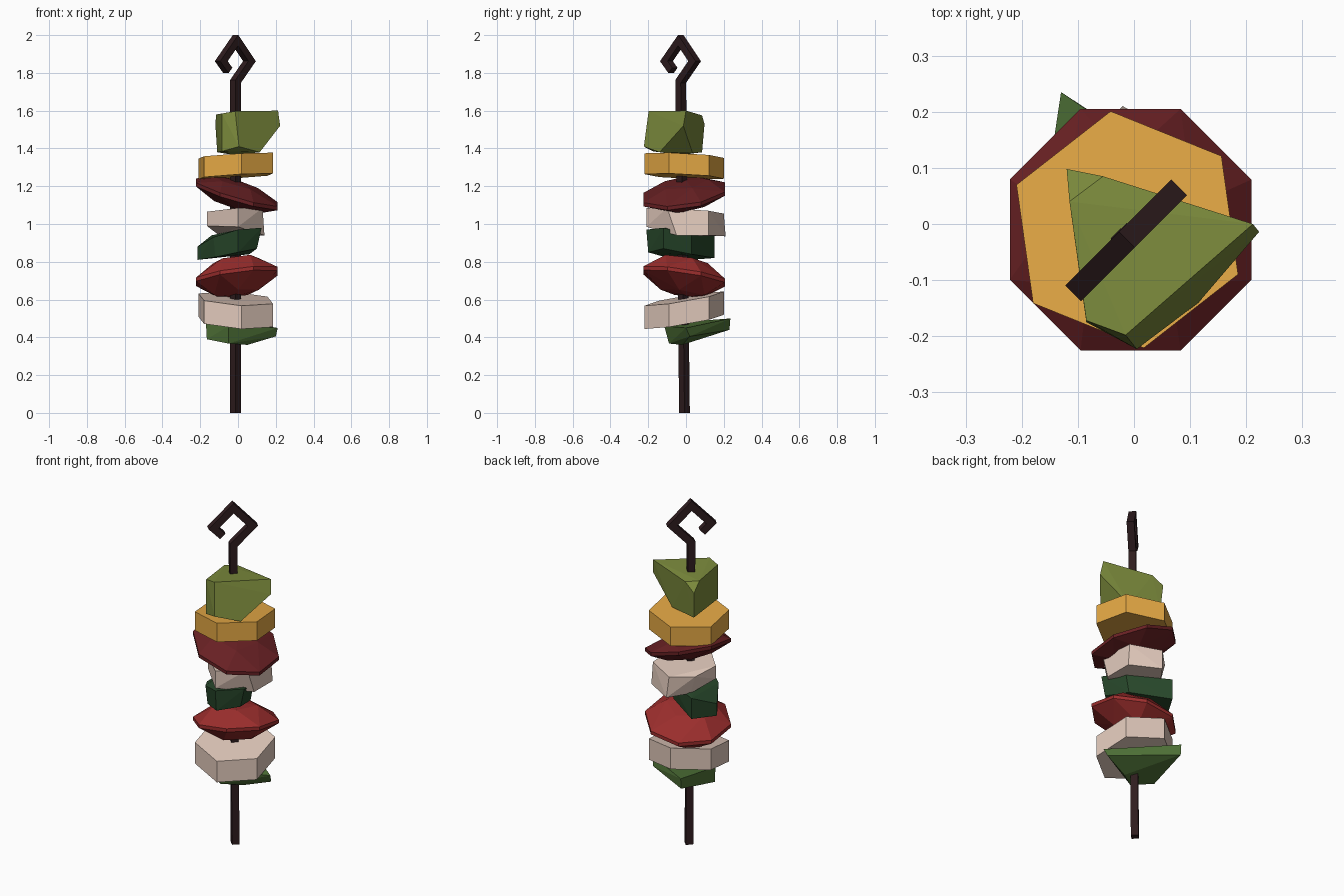
import bpy, bmesh, math
from mathutils import Vector

if "Cube" in bpy.data.objects:
    bpy.data.objects.remove(bpy.data.objects["Cube"])


def material(name, r, g, b):
    m = bpy.data.materials.new(name)
    lin = [((c / 255 + 0.055) / 1.055) ** 2.4 for c in (r, g, b)]
    m.diffuse_color = (*lin, 1)
    m.use_nodes = True
    m.node_tree.nodes["Principled BSDF"].inputs["Base Color"].default_value = m.diffuse_color
    return m


METAL = material("dark iron", 46, 28, 30)
ONION = material("onion cream", 226, 202, 188)
RED = material("bright red", 156, 46, 45)
MAROON = material("dark red", 103, 32, 35)
YELLOW = material("squash yellow", 229, 169, 69)
OLIVE = material("olive green", 123, 138, 60)
GREEN = material("leaf green", 79, 114, 55)
DEEP = material("deep green", 40, 72, 43)


def finish(name, bm, mat):
    bmesh.ops.recalc_face_normals(bm, faces=bm.faces[:])
    me = bpy.data.meshes.new(name)
    bm.to_mesh(me)
    bm.free()
    me.materials.append(mat)
    ob = bpy.data.objects.new(name, me)
    bpy.context.collection.objects.link(ob)


def chunk(name, pts, mat):
    """Flat-faced convex chunk around a few corner points."""
    bm = bmesh.new()
    for p in pts:
        bm.verts.new(p)
    bmesh.ops.convex_hull(bm, input=bm.verts[:])
    bmesh.ops.delete(bm, geom=[v for v in bm.verts if not v.link_faces], context='VERTS')
    bmesh.ops.dissolve_limit(bm, angle_limit=0.03, verts=bm.verts[:], edges=bm.edges[:])
    finish(name, bm, mat)


def ring(n, r, start, z, sx, sy, cx=-0.012, cy=-0.01):
    """Regular ring lying on a plane tilted by slopes sx, sy."""
    out = []
    for i in range(n):
        a = math.radians(start + 360 * i / n)
        x, y = r * math.cos(a), r * math.sin(a)
        out.append((cx + x, cy + y, z + sx * x + sy * y))
    return out


def slab(name, z0, z1, sx, sy, mat):
    chunk(name, ring(6, 0.213, 38, z0, sx, sy) + ring(6, 0.213, 38, z1, sx, sy), mat)


def lens(name, z, half, sx, sy, mat):
    chunk(name, ring(8, 0.233, 22.5, z + 0.01, sx, sy, -0.006)
          + ring(8, 0.233, 22.5, z - 0.01, sx, sy, -0.006)
          + ring(5, 0.125, 20, z + half, sx, sy)
          + ring(5, 0.125, 60, z - half, sx, sy)
          + [(0, 0, z + half + 0.012), (0, 0, z - half - 0.012)], mat)


# skewer with hook: square bar swept along a path in the diagonal plane
path = [Vector(p) for p in [(0, 0), (0, 1.755), (0.104, 1.862), (0, 1.972),
                            (-0.107, 1.862), (-0.058, 1.813)]]
H = 0.02
bm = bmesh.new()
loops = []
for i, p in enumerate(path):
    d0 = (p - path[i - 1]).normalized() if i else (path[1] - p).normalized()
    d1 = (path[i + 1] - p).normalized() if i < len(path) - 1 else d0
    n0, n1 = Vector((-d0.y, d0.x)), Vector((-d1.y, d1.x))
    m = (n0 + n1).normalized()
    m *= H / m.dot(n0)
    loop = []
    for a, b in ((1, 1), (1, -1), (-1, -1), (-1, 1)):
        q = p + m * a
        s = math.sqrt(0.5)
        y0 = -0.008 - 0.0115 * min(q.y, 1.74)
        loop.append(bm.verts.new((-0.013 + (q.x + b * H) * s, y0 + (q.x - b * H) * s, q.y)))
    loops.append(loop)
for l0, l1 in zip(loops, loops[1:]):
    for k in range(4):
        bm.faces.new((l0[k], l0[(k + 1) % 4], l1[(k + 1) % 4], l1[k]))
bm.faces.new(loops[0])
bm.faces.new(loops[-1])
finish("skewer", bm, METAL)

# food chunks, bottom to top
chunk("bottom_pepper", [
    (-0.13, 0.235, 0.5), (0.21, 0, 0.45), (-0.17, -0.03, 0.48), (-0.05, -0.115, 0.46),
    (-0.13, 0.23, 0.44), (0.2, 0.02, 0.405), (-0.165, -0.03, 0.39),
    (-0.05, -0.09, 0.367), (0.05, -0.02, 0.36)], GREEN)
slab("lower_onion", 0.482, 0.605, -0.07, 0.17, ONION)
lens("lower_tomato", 0.722, 0.09, 0.13, -0.15, RED)
chunk("middle_pepper", [
    (-0.215, 0.02, 0.81), (-0.215, 0.02, 0.88), (-0.14, 0.15, 0.82), (-0.14, 0.15, 0.94),
    (0.125, -0.12, 0.98), (0.1, -0.12, 0.87), (0, -0.21, 0.97), (0, -0.2, 0.85),
    (-0.13, -0.115, 0.93), (-0.12, -0.11, 0.825), (0.08, 0.03, 0.94), (0.06, 0.03, 0.84)], DEEP)
chunk("upper_onion", [
    (-0.165, -0.04, 1.065), (0, -0.21, 1.085), (0.13, -0.1, 1.085), (0.13, 0.12, 1.07),
    (-0.03, 0.2, 1.055), (-0.13, 0.1, 1.045), (-0.165, -0.04, 0.99), (0, -0.21, 0.985),
    (0.14, -0.05, 0.94), (0.14, 0.12, 0.94), (-0.02, 0.21, 0.935), (-0.1, 0.1, 0.94)], ONION)
lens("upper_tomato", 1.157, 0.062, -0.29, 0.13, MAROON)
slab("yellow_squash", 1.252, 1.362, 0.06, -0.05, YELLOW)
chunk("top_pepper", [
    (-0.115, 0.04, 1.58), (-0.055, 0.085, 1.575), (-0.12, 0.098, 1.53), (0.212, 0, 1.6),
    (-0.015, -0.198, 1.597), (-0.085, -0.172, 1.585), (0.223, -0.014, 1.52),
    (0.115, -0.14, 1.38), (0.005, -0.223, 1.41), (-0.085, -0.175, 1.385),
    (-0.11, 0.085, 1.38), (0.065, 0.035, 1.375), (-0.02, -0.03, 1.365)], OLIVE)
